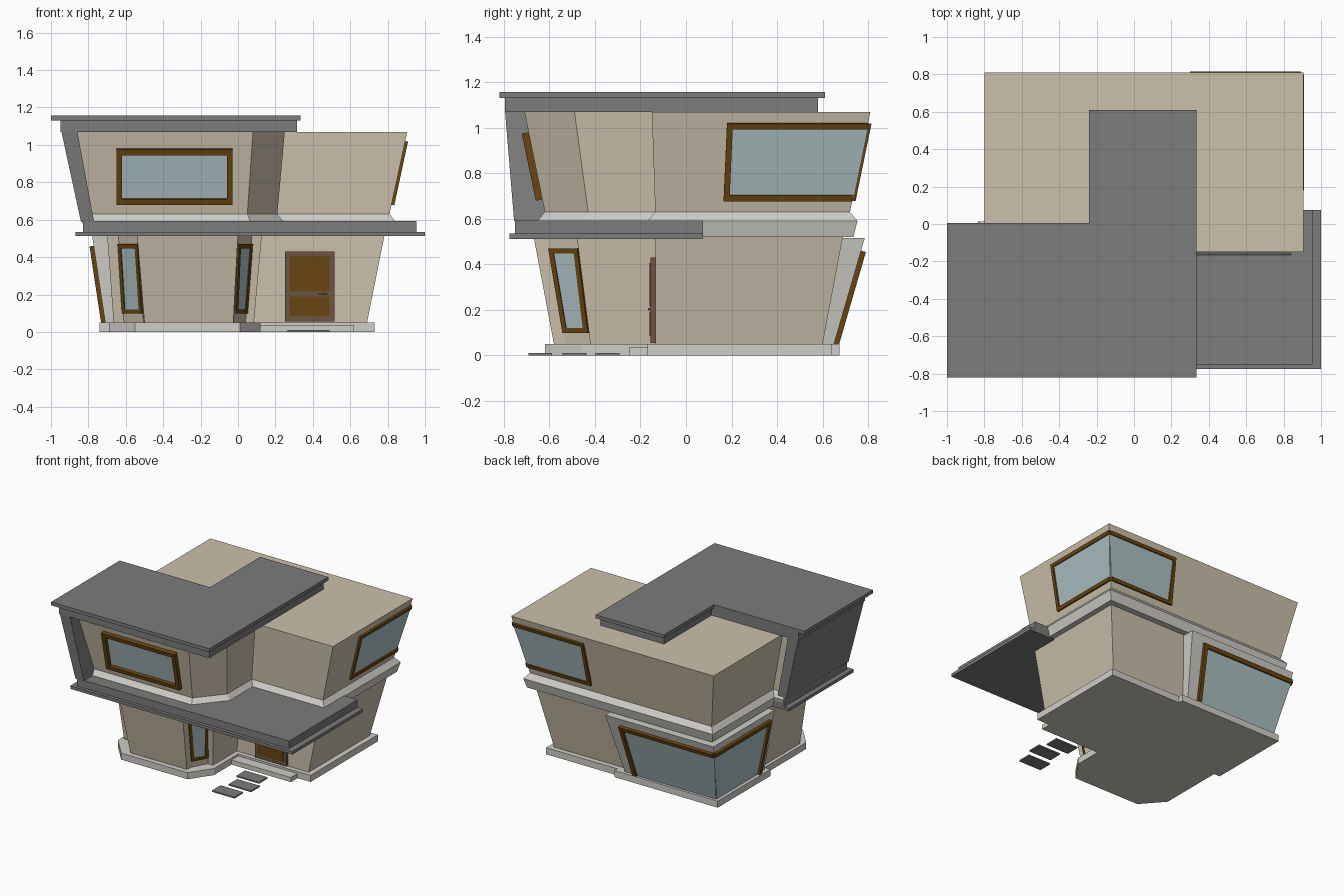
import bpy, bmesh
from mathutils import Vector

if "Cube" in bpy.data.objects:
    bpy.data.objects.remove(bpy.data.objects["Cube"])


def material(name, rgb):
    m = bpy.data.materials.new(name)
    m.diffuse_color = (*rgb, 1)
    m.use_nodes = True
    m.node_tree.nodes["Principled BSDF"].inputs["Base Color"].default_value = m.diffuse_color
    return m


WALL = material("wall", (0.60, 0.53, 0.41))
TRIM = material("trim", (0.62, 0.61, 0.57))
DARK = material("dark_grey", (0.20, 0.20, 0.20))
WOOD = material("wood", (0.14, 0.06, 0.005))
JAMB = material("door_wood", (0.15, 0.09, 0.06))
GLASS = material("glass", (0.42, 0.53, 0.55))


def finish(bm, name, mat):
    bmesh.ops.recalc_face_normals(bm, faces=bm.faces)
    me = bpy.data.meshes.new(name)
    bm.to_mesh(me)
    bm.free()
    me.materials.append(mat)
    ob = bpy.data.objects.new(name, me)
    bpy.context.collection.objects.link(ob)


def skin(bm, rings):
    """Closed solid through matching point rings."""
    vs = [[bm.verts.new(p) for p in r] for r in rings]
    bm.faces.new(vs[0][::-1])
    bm.faces.new(vs[-1])
    n = len(vs[0])
    for a, b in zip(vs, vs[1:]):
        for i in range(n):
            j = (i + 1) % n
            bm.faces.new((a[i], a[j], b[j], b[i]))


def loft(name, mat, *levels):
    """Levels are (outline, z) pairs."""
    bm = bmesh.new()
    skin(bm, [[(x, y, z) for x, y in o] for o, z in levels])
    finish(bm, name, mat)


def rect(x0, x1, y0, y1):
    return [(x0, y0), (x1, y0), (x1, y1), (x0, y1)]


def box(name, mat, x0, x1, y0, y1, z0, z1):
    o = rect(x0, x1, y0, y1)
    loft(name, mat, (o, z0), (o, z1))


def offset(o, d):
    """Mitred outward offset of a counter-clockwise outline."""
    out = []
    for i, p in enumerate(o):
        p = Vector(p)
        a = (p - Vector(o[i - 1])).normalized()
        b = (Vector(o[(i + 1) % len(o)]) - p).normalized()
        na, nb = Vector((a.y, -a.x)), Vector((b.y, -b.x))
        out.append(tuple(p + (na + nb) * d / (1 + na.dot(nb))))
    return out


def window(name, bl, br, tr, tl, w=0.03, depth=0.022, sides="bltr"):
    """Wood frame on the chosen sides with a glass pane, on a leaning wall."""
    c = [Vector(p) for p in (bl, br, tr, tl)]
    n = (c[1] - c[0]).cross(c[3] - c[0]).normalized()
    u, v = (c[1] - c[0]).normalized(), (c[3] - c[0]).normalized()
    L, R, B, T = (w * (s in sides) for s in "lrbt")
    inner = [c[0] + u*L + v*B, c[1] - u*R + v*B, c[2] - u*R - v*T, c[3] + u*L - v*T]
    bm = bmesh.new()
    for i, s in enumerate("brtl"):
        if s in sides:
            j = (i + 1) % 4
            q = [c[i], c[j], inner[j], inner[i]]
            skin(bm, [[p - n * 0.01 for p in q], [p + n * depth for p in q]])
    finish(bm, name + "_frame", WOOD)
    bm = bmesh.new()
    skin(bm, [[p - n * 0.01 for p in inner], [p + n * 0.005 for p in inner]])
    finish(bm, name + "_glass", GLASS)


def on_wall(lo, hi, z0, z1, i, z, t=0.0):
    """Point at height z on wall i of a flared outline, t along the wall."""
    k, j = (z - z0) / (z1 - z0), (i + 1) % len(lo)
    a = Vector(lo[i]).lerp(Vector(hi[i]), k)
    b = Vector(lo[j]).lerp(Vector(hi[j]), k)
    return (*a.lerp(b, t), z)


# ground floor, flared outwards, with notched bay corners
g_lo = [(-.665, -.42), (-.61, -.42), (-.505, -.53), (-.50, -.58), (-.025, -.58), (-.02, -.53),
        (.04, -.42), (.085, -.42), (.085, -.135), (.69, -.135), (.69, .60), (-.665, .60)]
g_hi = [(-.70, -.48), (-.64, -.48), (-.535, -.61), (-.54, -.67), (0, -.67), (0, -.61),
        (.075, -.48), (.128, -.48), (.128, -.135), (.785, -.135), (.785, .69), (-.70, .69)]
loft("ground_floor", WALL, (g_lo, .05), (g_hi, .525))
for i, side in ((1, "left"), (5, "right")):
    window("bay_window_" + side, *[on_wall(g_lo, g_hi, .05, .525, i, z, t)
           for z, t in ((.1, 0), (.1, 1), (.47, 1), (.47, 0))], w=.022, depth=.01)

# corner window box at the back left
c_lo, c_hi = rect(-.71, .06, .07, .65), rect(-.78, .13, .05, .785)
loft("corner_window_box", TRIM, (c_lo, .05), (c_hi, .515))
corner = [on_wall(c_lo, c_hi, .05, .515, 3, z) for z in (.05, .46)]
window("lower_corner_window_back", (-.02, .65, .05), corner[0], corner[1], (.02, .769, .46), sides="lt")
window("lower_corner_window_side", corner[0], (-.71, .13, .05), (-.772, .10, .46), corner[1], sides="rt")

# foundation, doorstep and stepping stones
base = [(-.69, -.46), (-.55, -.62), (.01, -.62), (.12, -.46), (.12, -.17), (.73, -.17), (.73, .64),
        (.13, .64), (.13, .675), (-.74, .675), (-.74, .04), (-.69, .04)]
loft("foundation", TRIM, (base, 0), (base, .05))
box("doorstep", TRIM, .12, .62, -.25, -.16, 0, .035)
for x, y in ((.36, -.345), (.395, -.49), (.36, -.64)):
    box("stepping_stone", DARK, x - .095, x + .095, y - .052, y + .052, 0, .01)

# front door
box("door_frame", JAMB, .25, .515, -.155, -.12, .055, .43)
for z0, z1 in ((.215, .405), (.085, .19)):
    box("door_panel", WOOD, .275, .49, -.16, -.14, z0, z1)
box("door_handle", JAMB, .43, .475, -.168, -.15, .197, .207)

# upper floor
u_lo = [(-.80, -.62), (.05, -.62), (.21, -.43), (.21, -.135), (.81, -.135), (.81, .72),
        (-.72, .72), (-.72, -.02), (-.80, -.02)]
u_hi = [(-.88, -.71), (.08, -.71), (.25, -.49), (.25, -.15), (.905, -.15), (.905, .81),
        (-.80, .81), (-.80, -.02), (-.88, -.02)]
loft("upper_floor", WALL, (u_lo, .63), (u_hi, 1.07))
loft("floor_band", TRIM, (offset(u_lo, .015), .52), (offset(u_lo, .033), .59), (u_lo, .63))
window("front_window", (-.65, -.63, .685), (-.03, -.63, .685), (-.03, -.692, .98), (-.65, -.692, .98), depth=.03)
corner = [on_wall(u_lo, u_hi, .63, 1.07, 5, z) for z in (.68, 1.02)]
window("upper_corner_window_side", (.821, .165, .68), corner[0], corner[1], (.894, .18, 1.02),
       w=.026, depth=.015, sides="blt")
window("upper_corner_window_back", corner[0], (.28, .73, .68), (.30, .80, 1.02), corner[1],
       w=.026, depth=.015, sides="brt")

# canopy between the floors
for name, x0, x1, y0, z0, z1 in (("canopy_edge", -.87, 1, -.775, .512, .535),
                                 ("canopy_top", -.83, .955, -.75, .535, .593)):
    o = [(x0, y0), (x1, y0), (x1, .075), (.3, .075), (.3, .005), (x0, .005)]
    loft(name, DARK, (o, z0), (o, z1))

# leaning side fin
loft("side_fin", DARK, (rect(-.84, -.77, -.755, 0), .59), (rect(-.945, -.86, -.795, 0), 1.075))

# stepped L-shaped roof
for name, x0, x1, y0, xm, y1, z0, z1 in (("roof_lower", -.95, .315, -.795, -.22, .58, 1.07, 1.13),
                                         ("roof_upper", -1, .333, -.82, -.24, .61, 1.13, 1.156)):
    o = [(x0, y0), (x1, y0), (x1, y1), (xm, y1), (xm, .005), (x0, .005)]
    loft(name, DARK, (o, z0), (o, z1))
